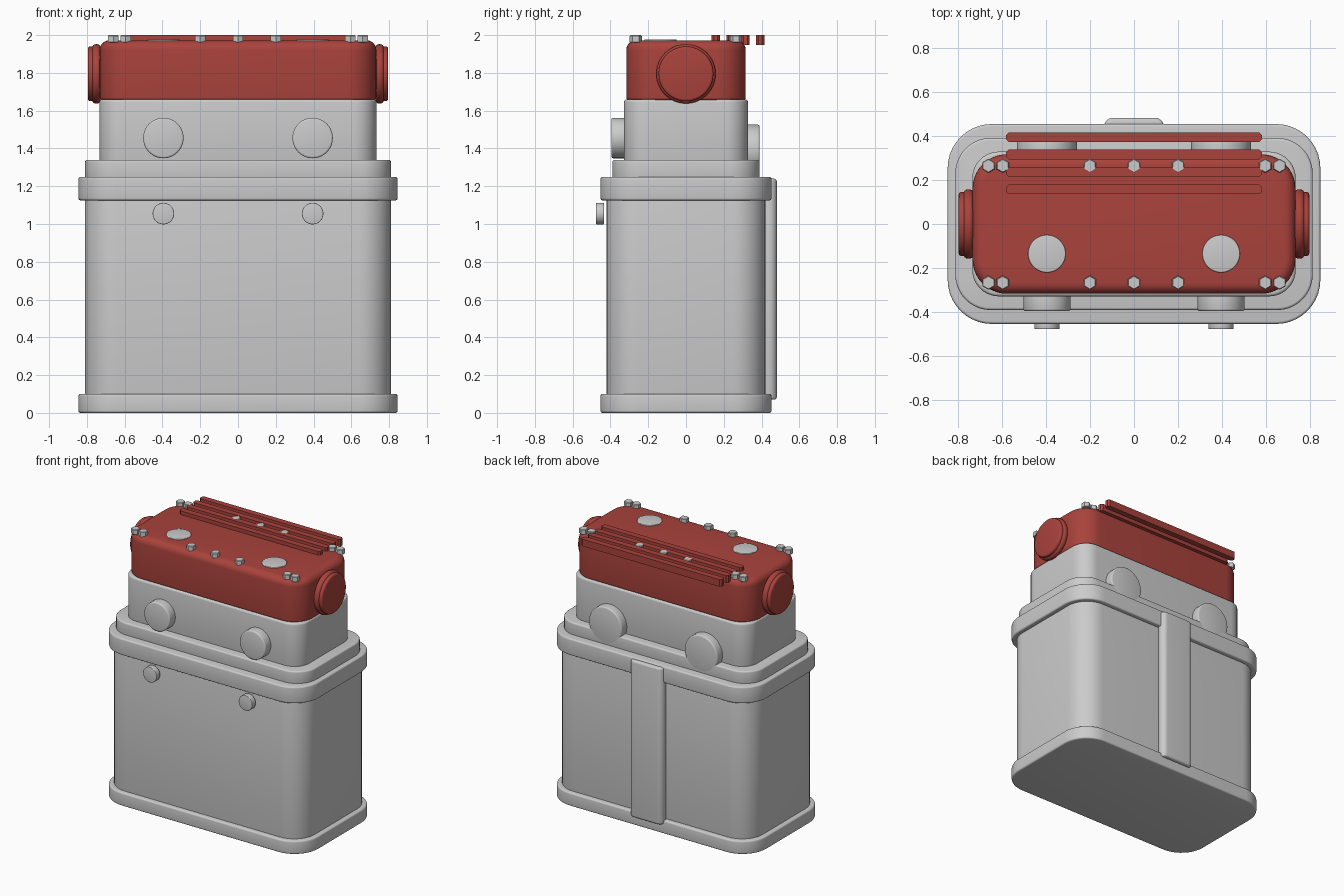
import bpy, bmesh, math
from mathutils import Matrix

if "Cube" in bpy.data.objects:
    bpy.data.objects.remove(bpy.data.objects["Cube"])

red = bpy.data.materials.new("red_paint")
red.diffuse_color = (0.40, 0.055, 0.045, 1)
red.use_nodes = True
red.node_tree.nodes["Principled BSDF"].inputs["Base Color"].default_value = red.diffuse_color


def finish(name, bm, mat=None, smooth=True):
    bmesh.ops.recalc_face_normals(bm, faces=bm.faces)
    me = bpy.data.meshes.new(name)
    bm.to_mesh(me)
    bm.free()
    ob = bpy.data.objects.new(name, me)
    bpy.context.collection.objects.link(ob)
    if mat:
        me.materials.append(mat)
    if smooth:
        bpy.ops.object.select_all(action='DESELECT')
        ob.select_set(True)
        bpy.context.view_layer.objects.active = ob
        bpy.ops.object.shade_smooth_by_angle(angle=math.radians(35))
    return ob


def loft(bm, rings):
    loops = [[bm.verts.new(p) for p in r] for r in rings]
    n = len(loops[0])
    for a, b in zip(loops, loops[1:]):
        for i in range(n):
            bm.faces.new((a[i], a[(i + 1) % n], b[(i + 1) % n], b[i]))
    bm.faces.new(loops[0][::-1])
    bm.faces.new(loops[-1])


def edge_profile(z0, z1, bottom, top, seg):
    """(height, inset) pairs with quarter-round edges."""
    out = []
    for i in range(seg + 1):
        a = math.pi / 2 * i / seg
        out.append((z0 + bottom * (1 - math.cos(a)), bottom * (1 - math.sin(a))))
    for i in range(seg + 1):
        a = math.pi / 2 * i / seg
        out.append((z1 - top * (1 - math.sin(a)), top * (1 - math.cos(a))))
    return out


def rounded_slab(name, hx, hy, r, z0, z1, bottom, top, mat=None, seg=4, cy=0.0):
    rings = []
    for z, d in edge_profile(z0, z1, bottom, top, seg):
        ring = []
        for q, (sx, sy) in enumerate([(1, 1), (-1, 1), (-1, -1), (1, -1)]):
            for k in range(11):
                a = math.pi / 2 * (q + k / 10)
                ring.append((sx * (hx - r) + (r - d) * math.cos(a),
                             cy + sy * (hy - r) + (r - d) * math.sin(a), z))
        rings.append(ring)
    bm = bmesh.new()
    loft(bm, rings)
    return finish(name, bm, mat)


def disc(name, loc, r, depth, axis='Z', back=0.004, front=0.01, mat=None, seg=3, n=48, smooth=True):
    """Round-edged disc starting at loc and growing along axis."""
    rings = [[((r - d) * math.sin(math.tau * i / n), (r - d) * math.cos(math.tau * i / n), z)
              for i in range(n)] for z, d in edge_profile(0, depth, back, front, seg)]
    bm = bmesh.new()
    loft(bm, rings)
    rot = {'Z': Matrix(), 'X': Matrix.Rotation(math.pi / 2, 4, 'Y'),
           '-X': Matrix.Rotation(-math.pi / 2, 4, 'Y'),
           'Y': Matrix.Rotation(-math.pi / 2, 4, 'X'),
           '-Y': Matrix.Rotation(math.pi / 2, 4, 'X')}[axis]
    bm.transform(Matrix.Translation(loc) @ rot)
    return finish(name, bm, mat, smooth)


# Main case with flanges
rounded_slab("base_flange", 0.845, 0.453, 0.20, 0.0, 0.10, 0.012, 0.012)
rounded_slab("crankcase", 0.81, 0.42, 0.17, 0.05, 1.20, 0.01, 0.01)
rounded_slab("deck_flange", 0.845, 0.453, 0.20, 1.125, 1.25, 0.012, 0.012)
rounded_slab("head_gasket_plate", 0.81, 0.39, 0.16, 1.24, 1.34, 0.01, 0.012)

# Head and red cover
rounded_slab("cylinder_head", 0.733, 0.328, 0.12, 1.33, 1.66, 0.01, 0.015)
rounded_slab("cover", 0.732, 0.316, 0.155, 1.655, 1.972, 0.015, 0.05, red, seg=6)

# Rear spine
rounded_slab("rear_spine", 0.135, 0.04, 0.039, 0.07, 1.24, 0.015, 0.015, cy=0.441)

# Ports, studs and filler plugs
for side, s in (("left", -1), ("right", 1)):
    x = 0.395 * s
    disc(f"front_port_{side}", (x, -0.30, 1.455), 0.107, 0.095, '-Y')
    disc(f"rear_port_{side}", (x, 0.30, 1.39), 0.136, 0.09, 'Y')
    disc(f"front_stud_{side}", (x, -0.434, 1.055), 0.057, 0.043, '-Y', front=0.004)
    disc(f"filler_plug_{side}", (x, -0.135, 1.95), 0.085, 0.028, front=0.005)
    disc(f"end_cap_{side}", (0.728 * s, 0, 1.795), 0.157, 0.045, 'X' if s > 0 else '-X',
         back=0.018, front=0.02, mat=red, seg=4)
    disc(f"end_cap_face_{side}", (0.74 * s, 0, 1.795), 0.145, 0.055, 'X' if s > 0 else '-X',
         back=0.004, front=0.012, mat=red)

# Hex bolts along both long edges
for row, y in (("front", -0.266), ("rear", 0.264)):
    for i, x in enumerate((-0.66, -0.595, -0.2, 0, 0.2, 0.595, 0.66)):
        disc(f"bolt_{row}_{i}", (x, y, 1.962), 0.032, 0.038, back=0.002, front=0.004,
             n=6, seg=1, smooth=False)

# Raised cover ribs with pointed ends
for i, y in enumerate((0.157, 0.236, 0.315, 0.393)):
    bm = bmesh.new()
    outline = [(0.58, 0.010), (0.568, 0.022), (-0.568, 0.022), (-0.58, 0.010),
               (-0.58, -0.010), (-0.568, -0.022), (0.568, -0.022), (0.58, -0.010)]
    loft(bm, [[(px, y + py, z) for px, py in outline] for z in (1.947, 2.0)])
    finish(f"cover_rib_{i}", bm, red, False)
